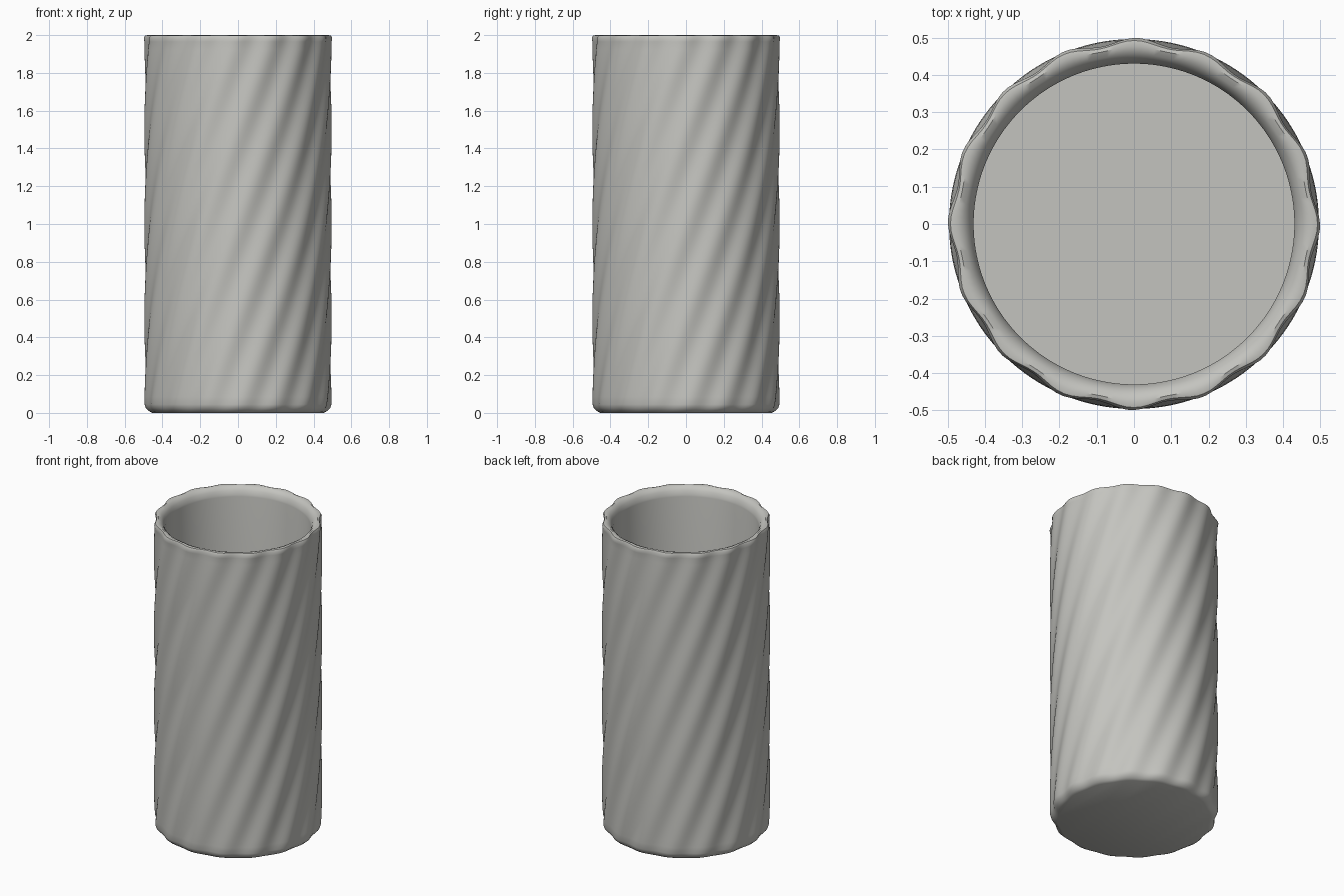
import bpy, bmesh, math

cube = bpy.data.objects.get("Cube")
if cube:
    bpy.data.objects.remove(cube, do_unlink=True)

RIDGES = 16
SEGMENTS = RIDGES * 10
TWIST = math.radians(90)
HEIGHT = 2.0

clay = bpy.data.materials.new("warm_grey_clay")
clay.use_nodes = True
colour = (0.55, 0.55, 0.52, 1)
clay.diffuse_color = colour
clay.node_tree.nodes["Principled BSDF"].inputs["Base Color"].default_value = colour

bm = bmesh.new()


def ring(radius, z, ripple):
    """One loop of vertices, rippled by the twisting ridges."""
    phase = TWIST * z / HEIGHT
    verts = []
    for i in range(SEGMENTS):
        a = math.tau * i / SEGMENTS
        r = radius + ripple * math.cos(RIDGES * (a - phase))
        verts.append(bm.verts.new((r * math.cos(a), r * math.sin(a), z)))
    return verts


# Outer wall: chamfered foot, twisted ridges, rounded rim
profile = [(0.45, 0, 0.003), (0.465, 0.008, 0.004), (0.482, 0.025, 0.006), (0.488, 0.045, 0.007)]
STEPS = 48
profile += [(0.489, 0.045 + (1.965 - 0.045) * k / STEPS, 0.007) for k in range(1, STEPS + 1)]
profile += [(0.491, 1.985, 0.008), (0.485, 1.997, 0.007), (0.473, 2.0, 0.004)]
# Inner lip, plain bore and floor
profile += [(0.455, 1.992, 0.002), (0.44, 1.975, 0.001), (0.432, 1.95, 0),
            (0.43, 1.94, 0), (0.43, 0.06, 0)]

rings = [ring(*p) for p in profile]
for low, high in zip(rings, rings[1:]):
    for i in range(SEGMENTS):
        j = (i + 1) % SEGMENTS
        bm.faces.new((low[i], low[j], high[j], high[i]))
bm.faces.new(list(reversed(rings[0])))
bm.faces.new(rings[-1])
bm.normal_update()

mesh = bpy.data.meshes.new("twisted_cup")
bm.to_mesh(mesh)
bm.free()
mesh.materials.append(clay)
cup = bpy.data.objects.new("twisted_cup", mesh)
bpy.context.collection.objects.link(cup)

bpy.context.view_layer.objects.active = cup
cup.select_set(True)
bpy.ops.object.shade_smooth_by_angle(angle=math.radians(40))
